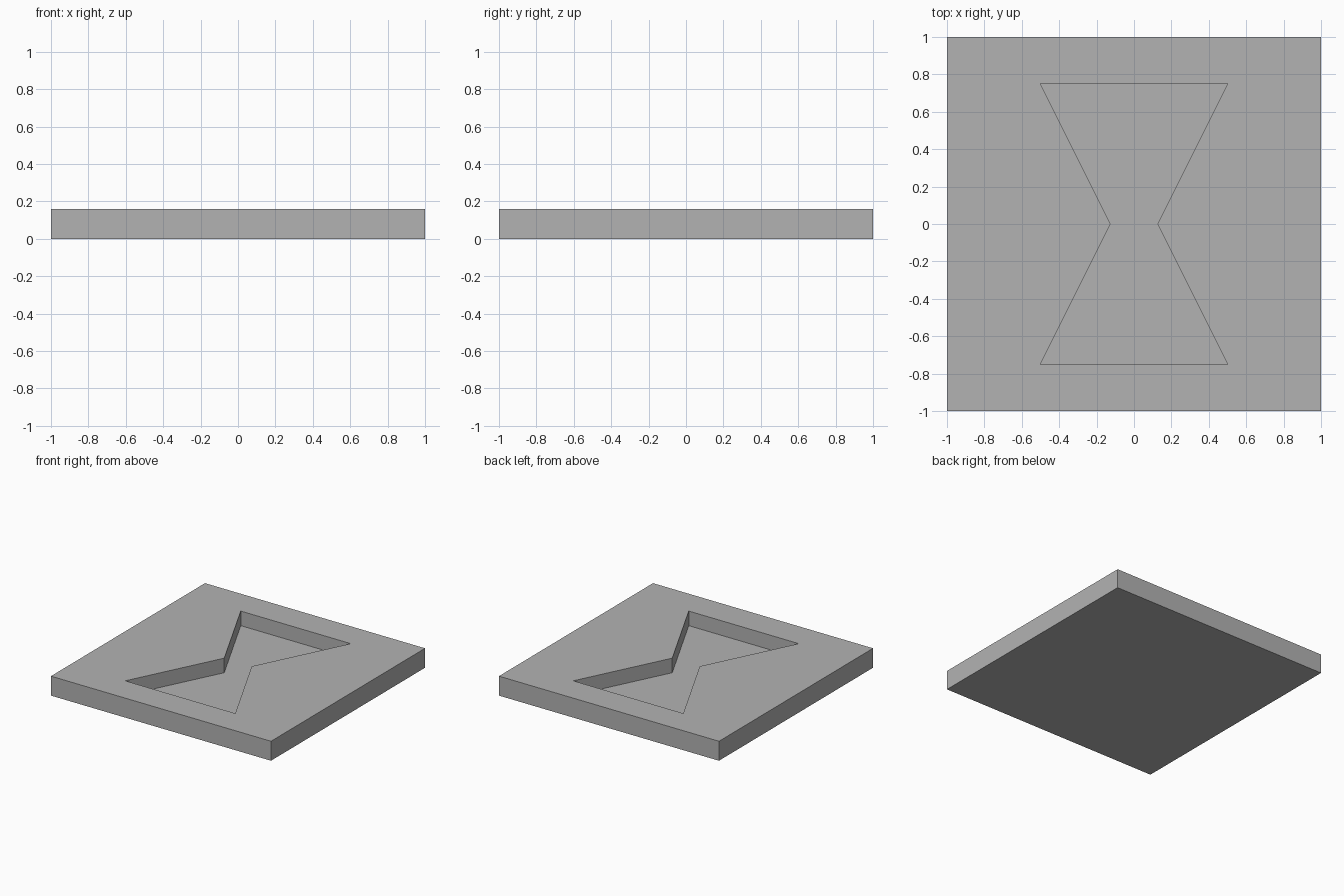
import bpy
import bmesh

HEIGHT = 0.16
FLOOR = 0.04

cube = bpy.data.objects.get("Cube")
if cube:
    bpy.data.objects.remove(cube, do_unlink=True)


def make_material(name, colour):
    mat = bpy.data.materials.new(name)
    mat.use_nodes = True
    mat.diffuse_color = colour
    mat.node_tree.nodes["Principled BSDF"].inputs["Base Color"].default_value = colour
    return mat


def prism(name, outline, bottom, top, mat):
    """Extrude a flat outline upwards into a solid."""
    bm = bmesh.new()
    base = bm.faces.new([bm.verts.new((x, y, bottom)) for x, y in outline])
    sides = bmesh.ops.extrude_face_region(bm, geom=[base])["geom"]
    raised = [v for v in sides if isinstance(v, bmesh.types.BMVert)]
    bmesh.ops.translate(bm, verts=raised, vec=(0, 0, top - bottom))
    bmesh.ops.recalc_face_normals(bm, faces=bm.faces)
    mesh = bpy.data.meshes.new(name)
    bm.to_mesh(mesh)
    bm.free()
    mesh.materials.append(mat)
    obj = bpy.data.objects.new(name, mesh)
    bpy.context.collection.objects.link(obj)
    return obj


grey = make_material("mid grey", (0.45, 0.45, 0.45, 1))

# Square slab
slab = prism("slab", [(-1, -1), (1, -1), (1, 1), (-1, 1)], 0, HEIGHT, grey)

# Hourglass recess: right half mirrored to the left
half = [(0.5, -0.75), (0.125, 0), (0.5, 0.75)]
hourglass = half + [(-x, y) for x, y in reversed(half)]
cutter = prism("recess_cutter", hourglass, FLOOR, HEIGHT + 0.1, grey)
cutter.hide_render = True

# Cut the recess into the slab, then discard the cutter
cut = slab.modifiers.new("recess", "BOOLEAN")
cut.operation = "DIFFERENCE"
cut.solver = "EXACT"
cut.object = cutter
bpy.context.view_layer.objects.active = slab
slab.select_set(True)
bpy.ops.object.modifier_apply(modifier=cut.name)
bpy.data.objects.remove(cutter, do_unlink=True)
